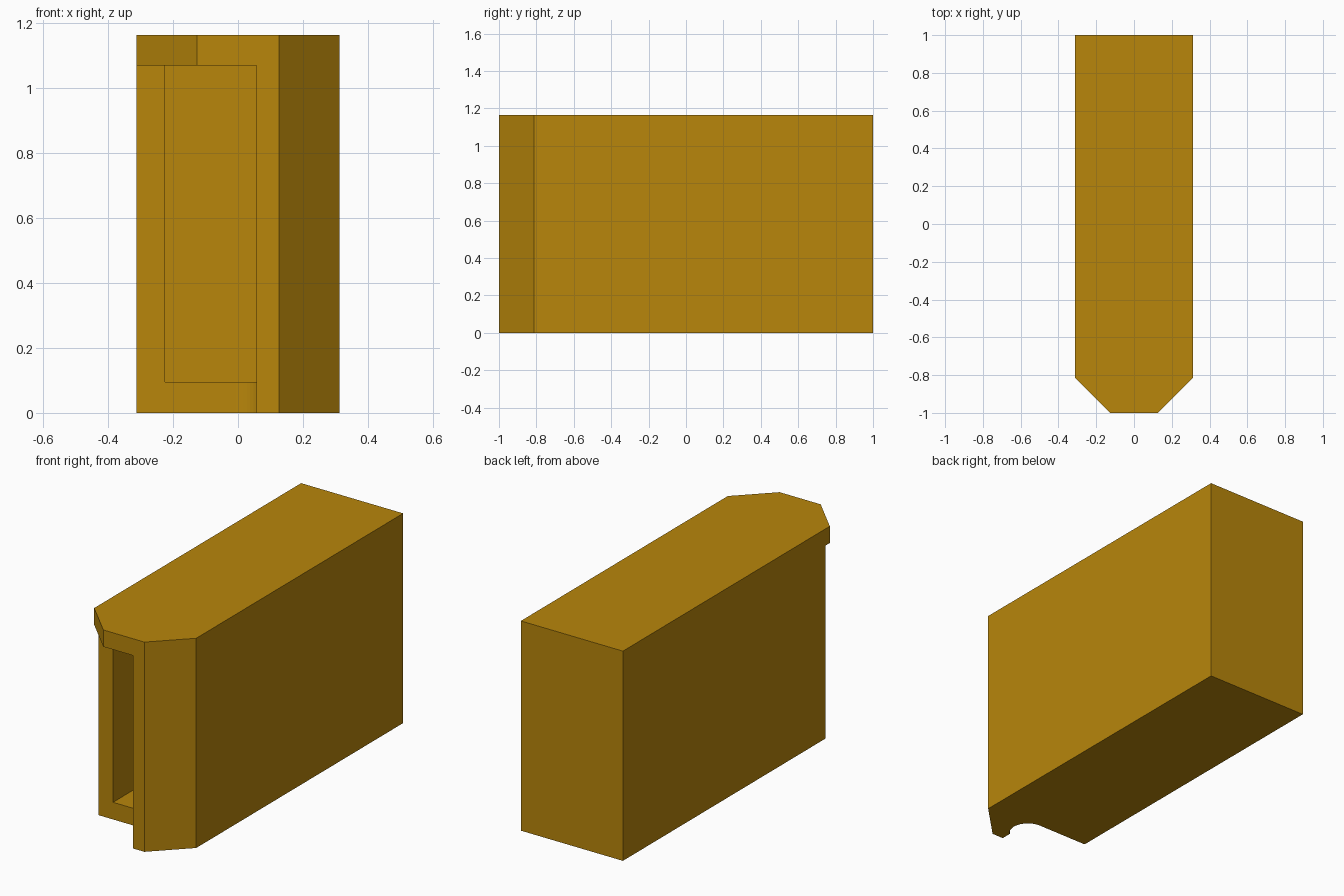
import bpy, bmesh, math

if "Cube" in bpy.data.objects:
    bpy.data.objects.remove(bpy.data.objects["Cube"])

HX, HY, H = 0.313, 1.0, 1.163      # half width, half length, height
T = 0.093                          # wall thickness
CH = 0.187                         # front corner chamfer
LIP_X, WALL_Y = 0.057, -0.775      # edge of the front post, front of the left wall

gold = bpy.data.materials.new("dark_gold")
gold.diffuse_color = (0.479, 0.238, 0.0033, 1)
gold.use_nodes = True
gold.node_tree.nodes["Principled BSDF"].inputs["Base Color"].default_value = gold.diffuse_color


def prism(name, outline, z0, z1):
    """Extrude a counter-clockwise plan outline from z0 to z1."""
    bm = bmesh.new()
    face = bm.faces.new([bm.verts.new((x, y, z0)) for x, y in outline])
    top = bmesh.ops.extrude_face_region(bm, geom=[face])["geom"]
    verts = [g for g in top if isinstance(g, bmesh.types.BMVert)]
    bmesh.ops.translate(bm, verts=verts, vec=(0, 0, z1 - z0))
    bmesh.ops.recalc_face_normals(bm, faces=bm.faces)
    mesh = bpy.data.meshes.new(name)
    bm.to_mesh(mesh)
    bm.free()
    mesh.materials.append(gold)
    obj = bpy.data.objects.new(name, mesh)
    bpy.context.collection.objects.link(obj)
    return obj


def cut(target, cutter):
    """Subtract a hidden cutter from the target."""
    mod = target.modifiers.new(cutter.name, 'BOOLEAN')
    mod.operation = 'DIFFERENCE'
    mod.solver = 'EXACT'
    mod.object = cutter
    cutter.hide_render = True
    cutter.hide_viewport = True


# Block with two chamfered front corners
case = prism("case_body", [(-HX + CH, -HY), (HX - CH, -HY), (HX, -HY + CH),
                           (HX, HY), (-HX, HY), (-HX, -HY + CH)], 0, H)

# Front notch with a rounded finger groove behind the post, under the top lip
R = 0.096
cx, cy = -0.007, WALL_Y - R
start = -math.acos((LIP_X - cx) / R)
arc = [(cx + R * math.cos(a), cy + R * math.sin(a))
       for a in (start + (math.pi / 2 - start) * i / 20 for i in range(21))]
notch = prism("notch_cutter", [(-0.6, WALL_Y), (-0.6, -1.3), (LIP_X, -1.3)] + arc,
              -0.2, H - T)
cut(case, notch)

# Hollow interior, open to the notch
ix, iy = HX - 0.089, HY - T
hollow = prism("interior_cutter", [(-ix, -0.81), (ix, -0.81), (ix, iy), (-ix, iy)],
               0.095, H - T)
cut(case, hollow)
